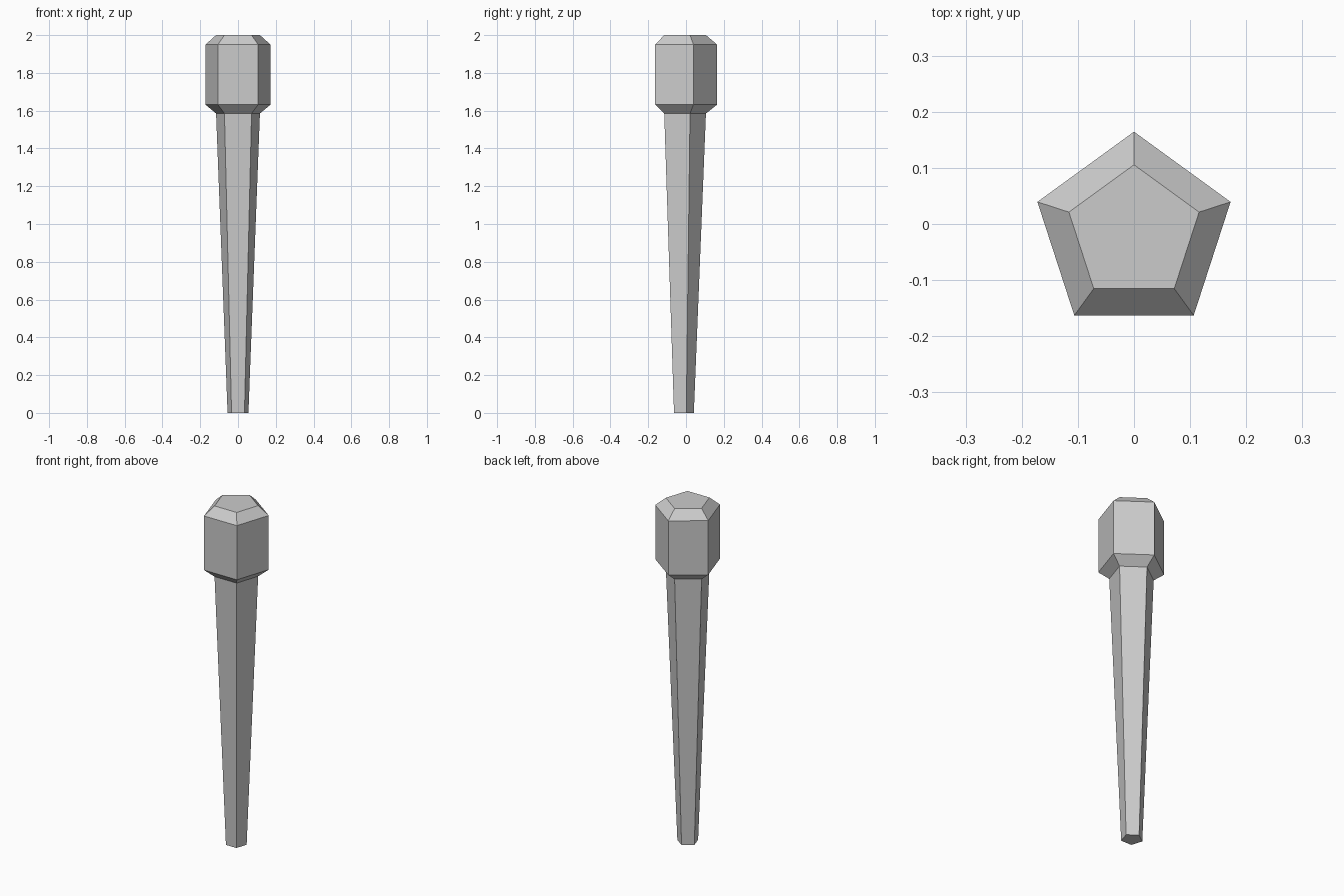
import bpy
import bmesh
from math import sin, cos, tau

if "Cube" in bpy.data.objects:
    bpy.data.objects.remove(bpy.data.objects["Cube"])

SIDES = 5
CENTRE_Y = -0.0165  # centres the pentagon's bounding box on y = 0

# (radius, height) profile: tapered shaft, flared neck, head, bevelled top
PROFILE = [(0.058, 0.0), (0.122, 1.585), (0.181, 1.632), (0.181, 1.95), (0.122, 2.0)]


def ring(bm, radius, z):
    """Pentagon with one corner pointing to the back (+y)."""
    return [bm.verts.new((-radius * sin(tau * i / SIDES),
                          CENTRE_Y + radius * cos(tau * i / SIDES), z))
            for i in range(SIDES)]


def loft(name, profile):
    bm = bmesh.new()
    rings = [ring(bm, r, z) for r, z in profile]
    for low, high in zip(rings, rings[1:]):
        for i in range(SIDES):
            j = (i + 1) % SIDES
            bm.faces.new((low[i], low[j], high[j], high[i]))
    bm.faces.new(rings[0][::-1])
    bm.faces.new(rings[-1])
    bmesh.ops.recalc_face_normals(bm, faces=bm.faces)
    mesh = bpy.data.meshes.new(name)
    bm.to_mesh(mesh)
    bm.free()
    obj = bpy.data.objects.new(name, mesh)
    bpy.context.collection.objects.link(obj)
    return obj


# Shaft and head as one closed flat-shaded body
loft("headed_peg", PROFILE)
